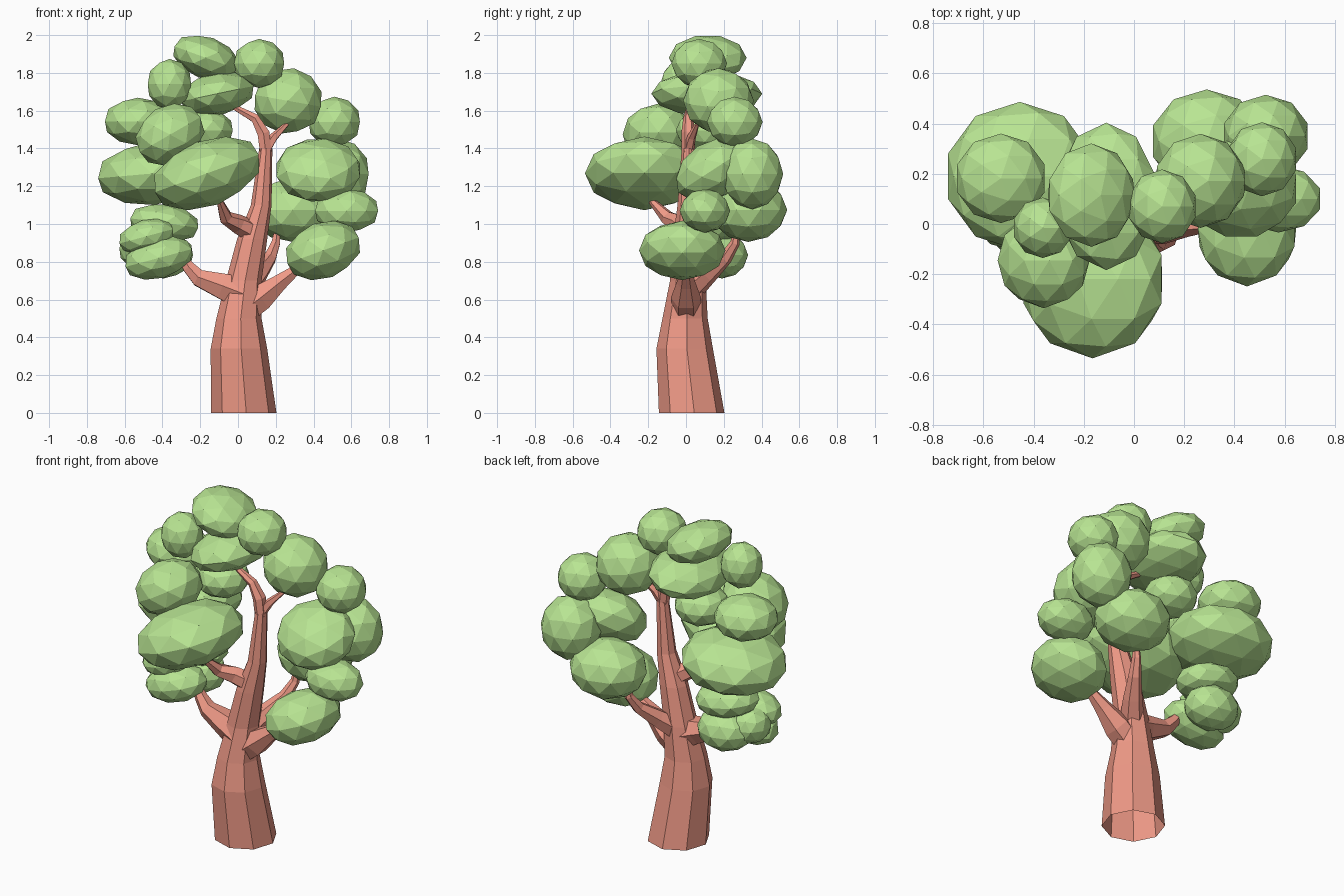
import bpy, bmesh
from math import radians, cos, sin, pi
from mathutils import Vector, Matrix


def material(name, color):
    m = bpy.data.materials.new(name)
    m.diffuse_color = color
    return m


BARK = material("bark", (0.86, 0.32, 0.24, 1))
LEAF = material("leaf", (0.48, 0.78, 0.29, 1))


def finish(name, bm, mat):
    bmesh.ops.recalc_face_normals(bm, faces=bm.faces[:])
    me = bpy.data.meshes.new(name)
    bm.to_mesh(me)
    bm.free()
    me.materials.append(mat)
    bpy.context.collection.objects.link(bpy.data.objects.new(name, me))


def limb(name, path, sides, phase=0.5, trunk=False):
    """Tapered faceted tube through (x, y, z, radius) points; the trunk is level-ringed and open below."""
    bm = bmesh.new()
    pts = [Vector(p[:3]) for p in path]
    rings = []
    for i, p in enumerate(pts):
        d = pts[min(i + 1, len(pts) - 1)] - pts[max(i - 1, 0)]
        rot = Vector((0, 0, 1)).rotation_difference(d.normalized()).to_matrix()
        if trunk:
            rot = Matrix.Identity(3)
        r = path[i][3]
        ring = []
        for k in range(sides):
            a = 2 * pi * (k + phase) / sides
            ring.append(bm.verts.new(p + rot @ Vector((r * cos(a), r * sin(a), 0))))
        rings.append(ring)
    for lo, hi in zip(rings, rings[1:]):
        for k in range(sides):
            j = (k + 1) % sides
            bm.faces.new((lo[k], lo[j], hi[j], hi[k]))
    bm.faces.new(rings[-1])
    if not trunk:
        bm.faces.new(rings[0][::-1])
    finish(name, bm, BARK)


def clump(name, center, radii, tilt=0, pitch=0):
    """Faceted leaf ball; positive tilt lifts its right end, positive pitch its back end."""
    bm = bmesh.new()
    bmesh.ops.create_icosphere(bm, subdivisions=2, radius=1.03)
    m = (Matrix.Translation(center) @ Matrix.Rotation(radians(-tilt), 4, 'Y')
         @ Matrix.Rotation(radians(pitch), 4, 'X') @ Matrix.Diagonal((*radii, 1)))
    bmesh.ops.transform(bm, matrix=m, verts=bm.verts[:])
    finish(name, bm, LEAF)


# Trunk, bending to the right and then back left at the crown
limb("trunk", [(.03, .03, 0, .174), (.005, -.007, .34, .15), (.005, -.005, .5, .12),
               (.03, .01, .7, .095), (.075, .01, .92, .08), (.123, .01, 1.1, .055),
               (.147, .012, 1.4, .035)], 8, 0.1, True)
limb("crown_branch", [(.147, .012, 1.38, .035), (.135, .012, 1.48, .037),
                      (.09, .012, 1.56, .027), (-.04, .02, 1.63, .014)], 6)
limb("crown_twig", [(.145, .012, 1.39, .03), (.19, .03, 1.46, .024), (.26, .06, 1.53, .012)], 5)

# Side branches
limb("left_branch", [(.03, 0, .63, .10), (-.08, 0, .67, .078), (-.21, .01, .715, .05),
                     (-.26, .02, .77, .037), (-.31, .03, .84, .02)], 6)
limb("right_branch", [(.03, 0, .54, .08), (.12, 0, .61, .08), (.22, 0, .69, .05),
                      (.33, 0, .775, .025)], 6)
limb("back_branch", [(.04, .03, .66, .07), (.11, .12, .74, .054), (.17, .21, .82, .036),
                     (.20, .26, .90, .026), (.21, .27, .98, .015)], 6)
limb("front_branch", [(.09, .01, .95, .06), (.0, -.04, 1.0, .052), (-.065, -.10, 1.035, .038),
                      (-.10, -.19, 1.13, .016)], 6)

# Foliage: centre, radii, tilt, pitch
FOLIAGE = {
    "top": [((-.17, .115, 1.88), (.18, .2, .108), -20),
            ((.112, .07, 1.85), (.135, .143, .126), 0),
            ((-.363, -.015, 1.74), (.117, .117, .13), 0),
            ((-.11, .11, 1.69), (.2, .285, .112), 12)],
    "right": [((.265, .172, 1.652), (.18, .182, .17), -10),
              ((.51, .258, 1.54), (.138, .143, .13), 0),
              ((.425, .14, 1.285), (.225, .21, .145), 0, 33),
              ((.525, .35, 1.265), (.17, .16, .182), 0),
              ((.29, .33, 1.075), (.218, .2, .165), 0),
              ((.575, .10, 1.07), (.17, .13, .113), 0),
              ((.45, -.02, .86), (.205, .222, .145), 20)],
    "left": [((-.165, -.22, 1.268), (.298, .306, .17), 20),
             ((-.455, .19, 1.267), (.292, .288, .162), 5),
             ((-.53, .182, 1.543), (.178, .173, .122), 0),
             ((-.36, -.145, 1.473), (.188, .185, .15), 30),
             ((-.175, .10, 1.495), (.15, .15, .112), 0)],
    "lower_left": [((-.39, .16, 1.005), (.185, .155, .098), -8),
                   ((-.485, .02, .935), (.15, .12, .085), 15),
                   ((-.42, .01, .82), (.185, .14, .105), 15),
                   ((-.395, .19, .835), (.16, .135, .12), 0),
                   ((-.52, .12, .87), (.11, .12, .105), 0)],
}
for side, balls in FOLIAGE.items():
    for i, spec in enumerate(balls, 1):
        clump(f"{side}_leaf_clump_{i}", *spec)
